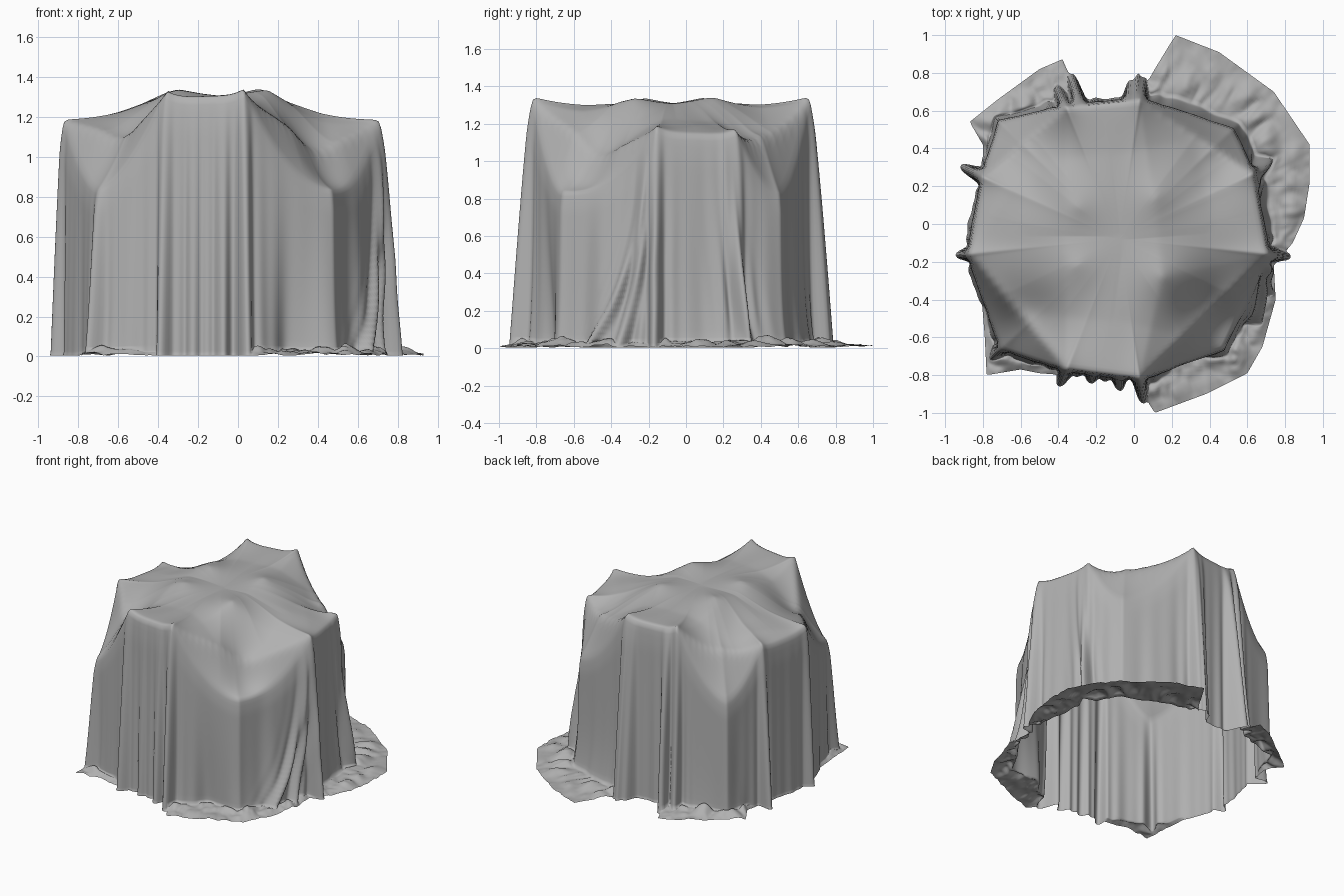
import bpy, bmesh
from math import sin, cos, pi, tau, exp, atan2, hypot
from mathutils import Vector, noise
from mathutils.bvhtree import BVHTree

if "Cube" in bpy.data.objects:
    bpy.data.objects.remove(bpy.data.objects["Cube"])

CX, CY = -0.08, -0.08            # centre the cloth radiates from
N, TOP, SKIRT, PUDDLE = 600, 40, 30, 12

# Points the cloth hangs from, going round: x, y, z, size of the fold below,
# sag power of the edge to the next point
# (tall ones are chair backs, low ones are table corners)
RIM = [(-.36, -.77, 1.335, .06, 1), (.03, -.82, 1.345, .10, 1.9), (.47, -.66, .84, 0, 2.6),
       (.71, -.16, 1.19, .09, 1), (.63, .27, 1.175, .04, 1.7), (.52, .50, .83, 0, 1.7),
       (.03, .66, 1.345, .09, 1), (-.36, .62, 1.34, .08, 1.7), (-.71, .54, .84, 0, 1.8),
       (-.80, .25, 1.185, .09, 1), (-.875, -.16, 1.19, .04, 1.8), (-.70, -.66, .84, .05, 1.5)]
# Props under the middle of the cloth
INNER = [(-.30, -.22, 1.335), (-.30, .09, 1.335), (.15, -.28, 1.345), (.12, .14, 1.34)]
# Hollows between the ridges and each table corner: x, y, depth
HOLLOWS = [(.41, -.49, .24), (.42, .40, .09), (-.58, .42, .09), (-.58, -.50, .15)]
# Extra hanging folds: x, y, size, sideways slant
EXTRA = [(-.29, .64, .13, 0), (-.08, -.79, .04, 0), (-.22, -.78, .03, 0),
         (.70, -.20, .05, -.18), (.69, -.22, .05, -.36), (.66, .22, .04, .12),
         (-.02, .65, .07, 0)]
# Outer edge of the cloth lying on the floor
HEM = [(-.78, -.80), (-.60, -.77), (-.50, -.79), (-.37, -.80), (-.20, -.78), (0, -.82),
       (.11, -1.0), (.38, -.90), (.60, -.79), (.68, -.65), (.75, -.40), (.74, -.22),
       (.84, -.10), (.90, .03), (.93, .22), (.93, .42), (.74, .70), (.45, .91),
       (.22, 1.0), (.11, .82), (.03, .68), (-.15, .66), (-.31, .66), (-.36, .88),
       (-.50, .82), (-.72, .66), (-.87, .54), (-.80, .42), (-.80, .23), (-.86, 0),
       (-.88, -.15), (-.81, -.35), (-.79, -.60)]


def ray_hit(pts, th):
    """Where a ray from the centre crosses a closed outline: radius, a, b, t."""
    dx, dy = cos(th), sin(th)
    for a, b in zip(pts, pts[1:] + pts[:1]):
        ax, ay, bx, by = a[0] - CX, a[1] - CY, b[0] - CX, b[1] - CY
        ca, cb = ax * dy - ay * dx, bx * dy - by * dx
        if ca >= 0 > cb or ca > 0 >= cb:
            t = ca / (ca - cb)
            r = (ax + (bx - ax) * t) * dx + (ay + (by - ay) * t) * dy
            if r > 0:
                return r, a, b, t
    return .75, pts[0], pts[0], 0


def rim_height(a, b, t):
    za, zb = a[2], b[2]
    if abs(za - zb) < .1:
        return za + (zb - za) * t - .035 * (1 - (2 * t - 1) ** 4)
    return zb + (za - zb) * (1 - t) ** a[4] if za > zb else za + (zb - za) * t ** a[4]


# Taut surface stretched over all supports, used to find heights
hull = bmesh.new()
for p in [q[:3] for q in RIM] + INNER:
    hull.verts.new(p)
bmesh.ops.convex_hull(hull, input=hull.verts)
tree = BVHTree.FromBMesh(hull)
hull.free()
PEAKS = [p for p in RIM if p[2] > 1] + INNER


def top_height(x, y):
    hit = tree.ray_cast(Vector((x, y, 3)), Vector((0, 0, -1)))[0]
    z = hit.z if hit else 1.0
    d = min(hypot(x - p[0], y - p[1]) for p in PEAKS)
    z -= .05 * (1 - exp(-(d / .17) ** 1.2))
    for hx, hy, depth in HOLLOWS:
        z -= depth * exp(-(hypot(x - hx, y - hy) / .19) ** 2)
    return z


def angle(p):
    return atan2(p[1] - CY, p[0] - CX)


FOLDS = [(angle(p), p[3], 0) for p in RIM if p[3] > 0]
FOLDS += [(angle(p), p[2], p[3]) for p in EXTRA]
FLARE_OUT, PULL_IN = angle((.62, -.40)), angle((.28, -.74))


def fold(th, r, s):
    """Outward push of hanging folds at depth s: finger folds and ripples."""
    out = .006 * sin(19 * th + 1.5 * sin(3 * th)) + .003 * sin(37 * th + 2)
    for a, size, slant in FOLDS:
        d = ((th - a - slant * s * s + pi) % tau - pi) * r
        if abs(d) < .4:
            out += size * exp(-(d / .032) ** 4)
            out += .009 * exp(-(d / .11) ** 2) * cos(d * tau / .085)
    out += .045 * exp(-((th - FLARE_OUT) / .16) ** 2)
    out -= .07 * s * exp(-((th - PULL_IN) / .15) ** 2)
    return out


# Build columns from the centre outwards
columns = []
for i in range(N):
    th = tau * i / N - pi
    dx, dy = cos(th), sin(th)
    r, a, b, t = ray_hit(RIM, th)
    zr = rim_height(a, b, t)
    hem = ray_hit(HEM, th)[0]
    off = zr - top_height(CX + dx * r * .995, CY + dy * r * .995)
    col = []

    def add(rad, z):
        col.append(Vector((CX + dx * rad, CY + dy * rad, z)))

    # top
    for j in range(1, TOP + 1):
        u = j / TOP
        q = min(u, .995) * r
        add(u * r, top_height(CX + dx * q, CY + dy * q) + off * u ** (5 if off > 0 else 3))
    # hanging skirt, sweeping outwards at the floor where there is spare cloth
    spare = max(0, hem - r - .05)
    for k in range(1, SKIRT + 1):
        s = k / SKIRT
        push = fold(th, r, s)
        add(r + .010 * min(1, s * 8) + .012 * s + push * s ** .8 + .12 * spare * s ** 5,
            zr * (1 - s) + .02 * s)
    # crumpled cloth on the floor
    foot = r + .022 + push + .12 * spare
    end = max(hem, foot + .004)
    amp = min(1, (end - foot) / .1)
    for k in range(1, PUDDLE + 1):
        s = k / PUDDLE
        rad = foot + (end - foot) * s
        w = noise.noise(Vector((dx * rad * 7, dy * rad * 7, 3)))
        w2 = noise.noise(Vector((dx * rad * 18, dy * rad * 18, 7)))
        bump = (.09 * abs(w) + .03 * abs(w2)) * amp * (1 - .6 * s)
        add(rad, .004 + .016 * (1 - s) + bump)
    columns.append(col)

# Soften creases
R = TOP + SKIRT + PUDDLE
for _ in range(2):
    new = []
    for i in range(N):
        c, l, n = columns[i], columns[i - 1], columns[(i + 1) % N]
        new.append([c[0]] + [c[j] * .5 + (c[j - 1] + c[j + 1] + l[j] + n[j]) * .125
                             for j in range(1, R - 1)] + [c[-1]])
    columns = new

# Mesh
verts = [(CX, CY, sum(c[0].z for c in columns) / N)]
verts += [v for c in columns for v in c]
faces = []
for i in range(N):
    p, q = 1 + i * R, 1 + ((i + 1) % N) * R
    faces.append((0, p, q))
    faces += [(p + j, p + j + 1, q + j + 1, q + j) for j in range(R - 1)]
mesh = bpy.data.meshes.new("draped_cloth")
mesh.from_pydata(verts, [], faces)
mesh.polygons.foreach_set("use_smooth", [True] * len(mesh.polygons))
mesh.update()
cloth = bpy.data.objects.new("draped_cloth", mesh)
bpy.context.collection.objects.link(cloth)

# Mid grey fabric
fabric = bpy.data.materials.new("grey_fabric")
fabric.diffuse_color = (.44, .44, .44, 1)
fabric.use_nodes = True
fabric.node_tree.nodes["Principled BSDF"].inputs["Base Color"].default_value = fabric.diffuse_color
mesh.materials.append(fabric)
